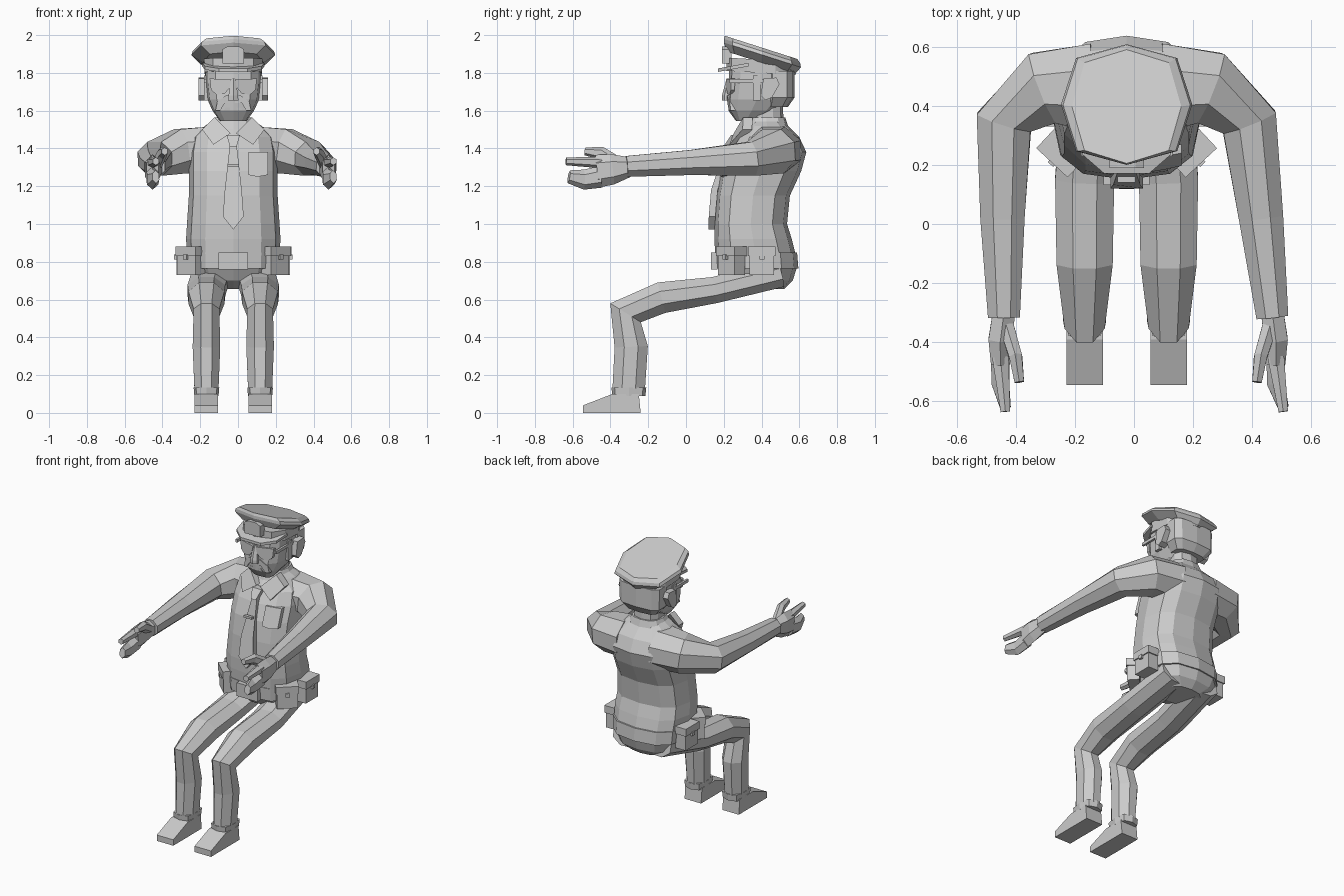
import bpy, bmesh, math
from mathutils import Vector, Matrix

if "Cube" in bpy.data.objects:
    bpy.data.objects.remove(bpy.data.objects["Cube"], do_unlink=True)

grey = bpy.data.materials.new("plain grey")
grey.use_nodes = True
COLOUR = (0.6, 0.6, 0.6, 1)
grey.diffuse_color = COLOUR
grey.node_tree.nodes["Principled BSDF"].inputs["Base Color"].default_value = COLOUR

MID = -0.025                      # body centre line
X, Y, Z = Vector((1, 0, 0)), Vector((0, 1, 0)), Vector((0, 0, 1))
SIDES = (("left", 1), ("right", -1))


def finish(name, bm):
    bmesh.ops.recalc_face_normals(bm, faces=bm.faces)
    mesh = bpy.data.meshes.new(name)
    bm.to_mesh(mesh)
    bm.free()
    mesh.materials.append(grey)
    obj = bpy.data.objects.new(name, mesh)
    bpy.context.collection.objects.link(obj)
    return obj


def skin(name, rings):
    """Join equal rings of points into a closed solid."""
    bm = bmesh.new()
    loops = [[bm.verts.new(p) for p in ring] for ring in rings]
    count = len(loops[0])
    for low, high in zip(loops, loops[1:]):
        for i in range(count):
            j = (i + 1) % count
            bm.faces.new((low[i], low[j], high[j], high[i]))
    bm.faces.new(loops[0])
    bm.faces.new(loops[-1])
    return finish(name, bm)


def stack(name, rows, n=12, power=0.75, slope=0, x=MID):
    """Horizontal rings given as height, half width, front y, back y."""
    rings = []
    for z, half, front, back in rows:
        ring = []
        for i in range(n):
            a = math.tau * i / n - math.pi / 2
            c, s = math.cos(a), math.sin(a)
            px = math.copysign(abs(c) ** power, c) * half
            py = math.copysign(abs(s) ** power, s) * (back - front) / 2
            ring.append((x + px, (front + back) / 2 + py, z + slope * py))
        rings.append(ring)
    return skin(name, rings)


def tube(name, rows, ref, n=8):
    """Rings across a path: x, y, z, half size across, half size along ref."""
    path = [Vector(r[:3]) for r in rows]
    rings = []
    for k, row in enumerate(rows):
        t = (path[min(k + 1, len(path) - 1)] - path[max(k - 1, 0)]).normalized()
        u = (ref - t * ref.dot(t)).normalized()
        v = t.cross(u)
        grow = 1 / math.cos(math.pi / n)
        angles = [math.tau * (i + 0.5) / n for i in range(n)]
        rings.append([path[k] + v * row[3] * grow * math.cos(a)
                      + u * row[4] * grow * math.sin(a) for a in angles])
    return skin(name, rings)


def box(name, centre, size, turn=0):
    bm = bmesh.new()
    bmesh.ops.create_cube(bm, size=1)
    bm.transform(Matrix.Translation(centre) @ Matrix.Rotation(turn, 4, 'Z')
                 @ Matrix.Diagonal((*size, 1)))
    return finish(name, bm)


def plate(name, points, surface, depth):
    """Outline in x (from the centre line) and z, laid on a front surface."""
    front = [(MID + x, surface(x, z), z) for x, z in points]
    return skin(name, [front, [(x, y + depth, z) for x, y, z in front]])


# Trunk
SHIRT = [(.84, .245, .155, .58), (.92, .25, .15, .56), (1.0, .245, .15, .535),
         (1.15, .235, .16, .55), (1.28, .235, .18, .61), (1.38, .235, .22, .637),
         (1.46, .22, .27, .60), (1.52, .15, .32, .54), (1.55, .1, .34, .51)]
stack("shirt", SHIRT)
stack("hips", [(.655, .12, .32, .52), (.70, .2, .22, .565),
               (.78, .235, .17, .59), (.85, .235, .165, .57)])
stack("belt", [(.765, .245, .155, .595), (.85, .25, .15, .588)])
box("belt_buckle", (MID, .15, .805), (.155, .035, .09))


def chest(x, z):
    """Front surface of the shirt."""
    for low, high in zip(SHIRT, SHIRT[1:]):
        if low[0] <= z <= high[0]:
            f = (z - low[0]) / (high[0] - low[0])
            return low[2] + f * (high[2] - low[2]) + abs(x) * .2 - .012
    return SHIRT[-1][2] - .012


# Tie, pocket and collar
plate("tie", [(0, .97), (.055, 1.04), (.045, 1.18), (.018, 1.42),
              (-.018, 1.42), (-.045, 1.18), (-.055, 1.04)],
      lambda x, z: chest(0, z) - .02, .035)
plate("tie_knot", [(.018, 1.41), (.035, 1.47), (-.035, 1.47), (-.018, 1.41)],
      lambda x, z: chest(0, z) - .028, .05)
box("tie_clip", (MID, .15, 1.31), (.06, .02, .015))
plate("chest_pocket", [(.08, 1.26), (.13, 1.25), (.185, 1.26), (.185, 1.38), (.08, 1.38)],
      lambda x, z: chest(x, z) - .005, .03)
stack("collar", [(1.49, .14, .3, .55), (1.565, .1, .33, .525)])
for side, s in SIDES:
    plate(side + "_collar_flap",
          [(s * .015, 1.48), (s * .1, 1.565), (s * .165, 1.5), (s * .105, 1.42)],
          lambda x, z: chest(x, z) - .025, .05)

# Arms: shoulders match, forearms reach forward at slightly different angles
ARMS = {"left": (.43, .468, .505), "right": (-.445, -.44, -.435)}
for side, s in SIDES:
    elbow, wrist, tip = ARMS[side]
    tube(side + "_arm", [
        (MID + s * .12, .46, 1.39, .15, .125), (MID + s * .28, .46, 1.385, .125, .118),
        (MID + s * .415, .345, 1.345, .095, .09), (elbow, .02, 1.325, .075, .066),
        (wrist, -.315, 1.305, .054, .055)], Z)
    palm = wrist + s * .012
    tube(side + "_palm", [(wrist, -.3, 1.302, .038, .046), (palm, -.39, 1.29, .04, .07),
                          (palm, -.47, 1.28, .032, .075)], Z, 6)
    tube(side + "_fore_finger", [(palm, -.45, 1.325, .028, .026),
                                 (tip, -.635, 1.332, .016, .018)], Z, 6)
    tube(side + "_fingers", [(palm, -.45, 1.25, .032, .05), (palm, -.54, 1.235, .03, .046),
                             (tip, -.62, 1.25, .018, .03)], Z, 6)
    tube(side + "_thumb", [(wrist - s * .01, -.35, 1.315, .025, .03),
                           (wrist - s * .04, -.45, 1.375, .022, .03),
                           (wrist - s * .052, -.535, 1.385, .016, .018)], Z, 6)

# Legs, cuffs and shoes
for side, s in SIDES:
    leg = MID + s * .142
    tube(side + "_leg", [
        (MID + s * .115, .5, .735, .07, .1), (leg, .15, .65, .07, .1),
        (leg, -.13, .61, .083, .095), (leg, -.32, .53, .095, .068),
        (leg, -.29, .35, .088, .073), (leg, -.303, .13, .086, .064)], X)
    stack(side + "_cuff", [(.09, .064, -.39, -.215), (.135, .068, -.395, -.21)], 8, .6, 0, leg)
    profile = [(-.545, 0), (-.545, .04), (-.39, .1), (-.25, .1), (-.24, 0)]
    skin(side + "_shoe", [[(leg + w, y, z) for y, z in profile] for w in (-.062, .062)])

# Belt pouches with lids
for side, s in SIDES:
    for spot, x, y, turn in (("front", .222, .24, s * .75), ("side", .262, .402, s * math.pi / 2)):
        for part, z, size in (("pouch", .8, (.13, .075, .14)), ("pouch_lid", .855, (.145, .09, .05)),
                              ("pouch_button", .825, (.025, .105, .025))):
            box(f"{side}_{spot}_{part}", (MID + s * x, y, z), size, turn)

# Head
stack("neck", [(1.48, .09, .33, .52), (1.68, .09, .33, .51)], 10)
stack("head", [(1.545, .07, .265, .37), (1.6, .11, .225, .47), (1.66, .137, .22, .53),
               (1.75, .148, .225, .56), (1.83, .148, .23, .565)], 12, .65)
stack("hair", [(1.62, .11, .42, .54), (1.67, .152, .42, .575), (1.81, .156, .42, .575)], 10, .6)
stack("nose", [(1.655, .03, .19, .26), (1.68, .028, .19, .26), (1.77, .014, .215, .26)], 6)
plate("moustache", [(-.095, 1.6), (-.085, 1.645), (-.04, 1.68), (.04, 1.68), (.085, 1.645),
                    (.095, 1.6), (.07, 1.6), (.045, 1.64), (-.045, 1.64), (-.07, 1.6)],
      lambda x, z: .203 + abs(x) * .35, .05)
plate("mouth", [(-.05, 1.6), (-.04, 1.618), (.04, 1.618), (.05, 1.6)],
      lambda x, z: .218 + abs(x) * .2, .03)
for side, s in SIDES:
    plate(side + "_lens", [(s * .01, 1.765), (s * .125, 1.77), (s * .118, 1.71),
                           (s * .09, 1.685), (s * .045, 1.69), (s * .02, 1.72)],
          lambda x, z: .208 + abs(x) * .25, .02)
    box(side + "_glasses_arm", (MID + s * .148, .33, 1.757), (.014, .2, .02))
    box(side + "_sideburn", (MID + s * .141, .375, 1.72), (.026, .04, .13))
    ear = [(.395, 1.68), (.42, 1.655), (.455, 1.67), (.495, 1.74), (.48, 1.775), (.41, 1.77)]
    skin(side + "_ear", [[(MID + s * w, y, z) for y, z in ear] for w in (.13, .185)])

# Peaked cap: band, tilted crown, visor and plain front badge
stack("cap_band", [(1.8, .158, .215, .58), (1.87, .16, .215, .58)], 10, .75, -.06)
stack("cap_crown", [(1.855, .16, .215, .58), (1.895, .222, .2, .608),
                    (1.915, .215, .2, .605), (1.935, .185, .205, .59)], 8, .75, -.32)
brim = [(-.165, .33), (-.15, .235), (-.075, .17), (.075, .17), (.15, .235), (.165, .33)]
skin("cap_visor", [[(MID + x, y, 1.775 + lift + y * .18) for x, y in brim] for lift in (0, .018)])
plate("cap_badge", [(-.058, 1.85), (.058, 1.85), (.058, 1.925), (.03, 1.94),
                    (-.03, 1.94), (-.058, 1.925)], lambda x, z: .19, .05)
